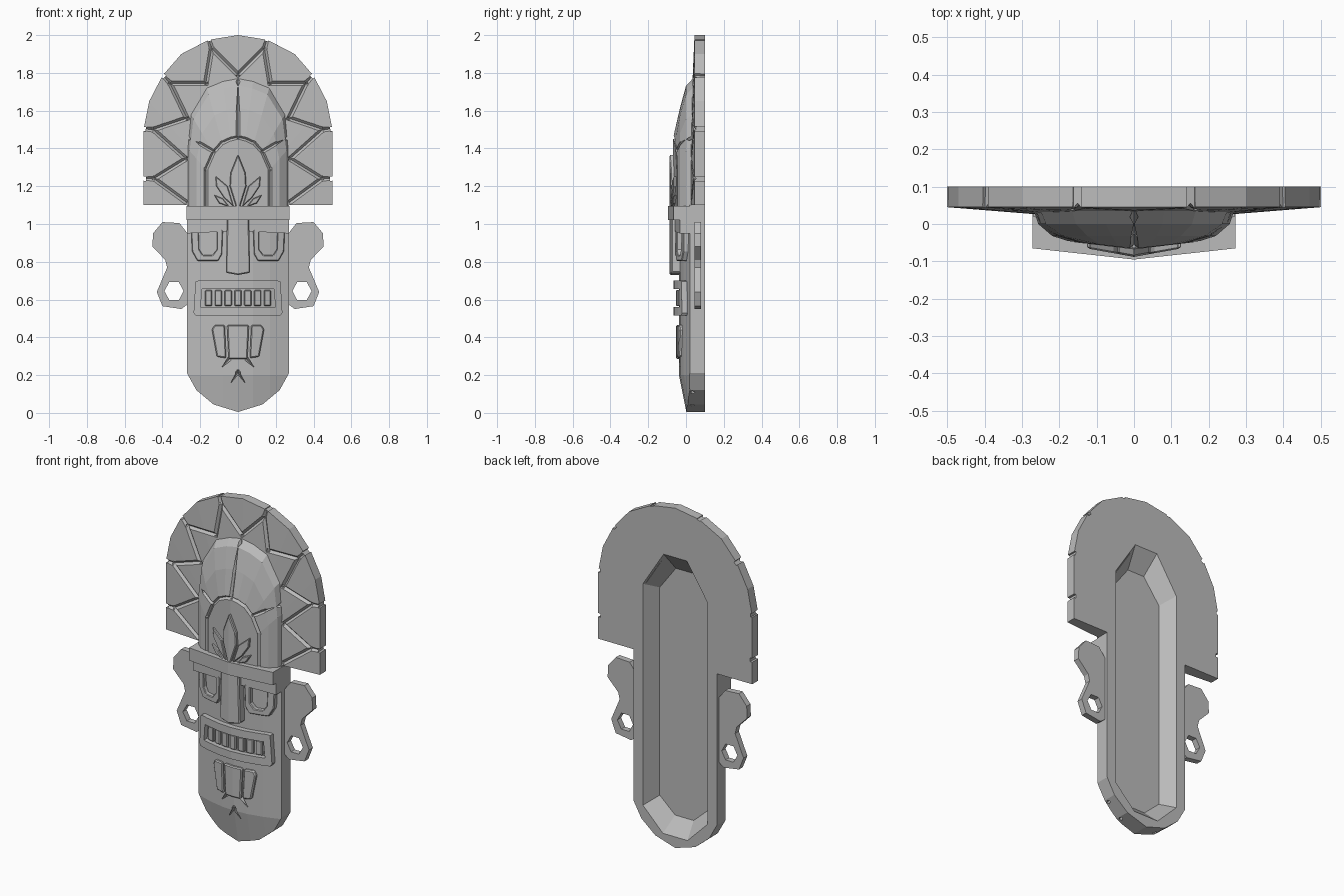
import bpy, bmesh
from mathutils import Vector
from mathutils.bvhtree import BVHTree

default = bpy.data.objects.get("Cube")
if default:
    bpy.data.objects.remove(default, do_unlink=True)

GREY = (0.5, 0.5, 0.5, 1)
stone = bpy.data.materials.new("plain_grey")
stone.use_nodes = True
stone.diffuse_color = GREY
stone.node_tree.nodes["Principled BSDF"].inputs["Base Color"].default_value = GREY

FACETS = (-.17, -.08, 0, .08, .17)


def face_y(x, z):
    """Front surface of the faceted face panel."""
    knots = ((0, -.037), (.08, -.031), (.17, -.012), (.27, .02))
    a = min(abs(x), .27)
    for (x0, y0), (x1, y1) in zip(knots, knots[1:]):
        if a <= x1 + 1e-6:
            y = y0 + (y1 - y0) * (a - x0) / (x1 - x0)
            break
    return y + max(0, .2 - z) * .2


def raised(h):
    return lambda x, z: face_y(x, z) - h


def flat(y):
    return lambda x, z: y


def mirrored(half):
    return half + [(-x, z) for x, z in reversed(half) if x > 1e-6]


def flip(pts, s):
    return [(x * s, z) for x, z in pts]


def rect(x0, x1, z0, z1):
    return [(x0, z0), (x1, z0), (x1, z1), (x0, z1)]


def finish(bm, name, bevel=0):
    bmesh.ops.recalc_face_normals(bm, faces=bm.faces)
    mesh = bpy.data.meshes.new(name)
    bm.to_mesh(mesh)
    bm.free()
    mesh.materials.append(stone)
    obj = bpy.data.objects.new(name, mesh)
    bpy.context.collection.objects.link(obj)
    if bevel:
        mod = obj.modifiers.new("chamfer", "BEVEL")
        mod.width, mod.segments = bevel, 1
        mod.limit_method, mod.angle_limit = "ANGLE", .8
    return obj


def thicken(bm, back):
    """Close an open front surface with a back sheet and side walls."""
    faces = list(bm.faces)
    rim = [e for e in bm.edges if len(e.link_faces) == 1]
    twin = {v: bm.verts.new((v.co.x, back(v.co.x, v.co.z), v.co.z)) for v in list(bm.verts)}
    for f in faces:
        bm.faces.new([twin[v] for v in reversed(f.verts)])
    for e in rim:
        a, b = e.verts
        bm.faces.new((a, b, twin[b], twin[a]))


def plate(name, pts, front, back=raised(-.01), cuts=FACETS, zcut=None, bevel=0):
    bm = bmesh.new()
    bm.faces.new([bm.verts.new((x, 0, z)) for x, z in pts])
    planes = [((x, 0, 0), (1, 0, 0)) for x in cuts]
    if zcut:
        planes.append(((0, 0, zcut), (0, 0, 1)))
    for co, no in planes:
        bmesh.ops.bisect_plane(bm, geom=bm.verts[:] + bm.edges[:] + bm.faces[:],
                               dist=1e-5, plane_co=co, plane_no=no)
    for v in bm.verts:
        v.co.y = front(v.co.x, v.co.z)
    thicken(bm, back)
    return finish(bm, name, bevel)


def carve(obj, cutter, keep=False):
    mod = obj.modifiers.new("carve", "BOOLEAN")
    mod.operation, mod.object, mod.solver, mod.use_self = "DIFFERENCE", cutter, "EXACT", True
    while obj.modifiers[0] != mod:
        obj.modifiers.move(len(obj.modifiers) - 1, 0)
    bpy.context.view_layer.objects.active = obj
    bpy.ops.object.modifier_apply(modifier=mod.name)
    if not keep:
        bpy.data.objects.remove(cutter, do_unlink=True)


def grooves(obj, paths, width, depth):
    """Carve V-shaped channels that follow the front surface."""
    bm = bmesh.new()
    bm.from_mesh(obj.data)
    tree = BVHTree.FromBMesh(bm)
    bm.free()

    def on_surface(p):
        hit = tree.ray_cast(Vector((p.x, -1, p.y)), Vector((0, 1, 0)))[0]
        return Vector((p.x, hit.y if hit else .04, p.y))

    bm = bmesh.new()
    for path in paths:
        for p, q in zip(path, path[1:]):
            p, q = Vector(p), Vector(q)
            along = (q - p).normalized() * width * .4
            ends = [on_surface(p), on_surface(q)]
            ends[0] -= Vector((along.x, 0, along.y))
            ends[1] += Vector((along.x, 0, along.y))
            side = Vector((-along.y, 0, along.x)).normalized() * width / 2
            out = Vector((0, depth, 0))
            a, b = [[bm.verts.new(c + o) for o in (side, out, -side, -out)] for c in ends]
            bm.faces.new(a)
            bm.faces.new(b[::-1])
            for i in range(4):
                j = (i + 1) % 4
                bm.faces.new((a[i], b[i], b[j], a[j]))
    carve(obj, finish(bm, "groove_cutter"))


def both_sides(paths):
    return paths + [flip(p, -1) for p in paths if any(x for x, z in p)]


# Crown slab, sloping gently forward towards the forehead
arc = mirrored([(.5, 1.1), (.5, 1.5), (.47, 1.65), (.4, 1.785), (.3, 1.9), (.155, 1.975), (0, 2)])
bm = bmesh.new()
rim = [bm.verts.new((x, .045, z)) for x, z in arc]
apex = bm.verts.new((0, .005, 1.1))
for a, b in zip(rim, rim[1:]):
    bm.faces.new((a, b, apex))
thicken(bm, flat(.1))
crown = finish(bm, "crown")
tips = [(.445, 1.24), (.45, 1.5), (.36, 1.745), (.14, 1.93)]
edges = [(.53, 1.24), (.53, 1.505), (.42, 1.81), (.163, 2.01)]
valleys = [(.28, 1.12), (.275, 1.345), (.27, 1.56), (.17, 1.745), (0, 1.79)]
zigzag = [valleys[0]]
for tip, valley in zip(tips, valleys[1:]):
    zigzag += [tip, valley]
grooves(crown, both_sides([zigzag] + [list(p) for p in zip(tips, edges)]), .026, .014)
slots = [[Vector(t).lerp(Vector(e), .6)[:], e] for t, e in zip(tips, edges)]
grooves(crown, both_sides(slots), .024, .6)

# Face panel with a tapering chin
face = plate("face", mirrored([(0, .005), (.13, .045), (.22, .12), (.27, .21), (.27, 1.1)]),
             face_y, flat(.1), zcut=.2)
grooves(face, both_sides([[(0, .215), (.125, .03)], [(.05, .28), (.215, .1)]]), .024, .014)

# Forehead dome made of nested arches
outer = mirrored([(.268, 1.09), (.268, 1.4), (.25, 1.58), (.165, 1.72), (.08, 1.755), (0, 1.77)])
inner = mirrored([(.17, 1.09), (.17, 1.29), (.13, 1.38), (.085, 1.43), (.04, 1.45), (0, 1.46)])


def arch(t, y):
    return [(a + (c - a) * t, y, b + (d - b) * t) for (a, b), (c, d) in zip(outer, inner)]


def brow_arch(k):
    return [(x * k, -.068 + .12 * abs(x * k), z) for x, z in inner]


rows = [arch(0, .035), arch(.12, 0), arch(.5, -.032), brow_arch(1), brow_arch(.5), brow_arch(0)]
bm = bmesh.new()
rings = [[bm.verts.new(c) for c in row] for row in rows]
for r, s in zip(rings, rings[1:]):
    for i in range(len(r) - 1):
        bm.faces.new((r[i], r[i + 1], s[i + 1], s[i]))
bmesh.ops.remove_doubles(bm, verts=bm.verts, dist=1e-4)
thicken(bm, flat(.09))
dome = finish(bm, "forehead_dome")
ribs = [[(0, 1.46), (0, 1.6), (0, 1.76)], [(.13, 1.385), (.2, 1.425), (.262, 1.455)]]
grooves(dome, both_sides(ribs) + [inner], .022, .014)

# Hollow back shared by crown, face and dome
wide = mirrored([(.08, .07), (.21, .2), (.21, 1.5), (.075, 1.71)])
narrow = mirrored([(.06, .15), (.16, .24), (.16, 1.46), (.055, 1.6)])
bm = bmesh.new()
loops = [[bm.verts.new((x, y, z)) for x, z in pts]
         for pts, y in ((wide, .13), (wide, .1), (narrow, .015))]
bm.faces.new(loops[0])
bm.faces.new(loops[-1][::-1])
for r, s in zip(loops, loops[1:]):
    for i in range(len(r)):
        j = (i + 1) % len(r)
        bm.faces.new((r[i], r[j], s[j], s[i]))
hollow = finish(bm, "hollow_cutter")
for part in (crown, face, dome):
    carve(part, hollow, keep=True)
bpy.data.objects.remove(hollow, do_unlink=True)

# Headband, brow and nose
plate("headband", rect(-.272, .272, 1.02, 1.095), lambda x, z: -.095 + .11 * abs(x))
plate("brow", mirrored([(.08, .96), (.27, .95), (.27, 1.03)]), lambda x, z: -.065 + .12 * abs(x))
plate("nose", mirrored([(0, .73), (.065, .742), (.058, 1.03)]),
      lambda x, z: -.087 + .15 * abs(x), bevel=.006)

# Mouth frame and teeth
mouth = plate("mouth_frame", mirrored([(.225, .515), (.235, .53), (.225, .695), (.21, .7)]),
              raised(.03), bevel=.005)
carve(mouth, plate("mouth_cutter", mirrored([(.198, .56), (.19, .655)]), flat(-.3), flat(.3)))
for i in range(-3, 4):
    x = i * .052
    plate("tooth", rect(x - .019, x + .019, .565, .65), raised(.017), bevel=.005)

# Beard blocks
plate("beard_middle", mirrored([(.05, .285), (.058, .465)]), raised(.016), bevel=.006)

for s, side in ((1, "left"), (-1, "right")):
    plate(side + "_beard", flip([(.062, .29), (.112, .297), (.138, .44), (.125, .465), (.07, .465)], s),
          raised(.016), bevel=.006)

    # Eye: U-shaped rim below the brow
    eye = plate(side + "_eye_rim", flip([(.08, .97), (.085, .84), (.105, .805), (.215, .805),
                                         (.243, .855), (.248, .97)], s), raised(.026), bevel=.004)
    carve(eye, plate("eye_cutter", flip([(.112, 1), (.112, .865), (.135, .835), (.185, .835),
                                         (.205, .865), (.21, 1)], s), flat(-.3), flat(.3)))

    # Ear with a hexagonal hole in the lobe
    ear = plate(side + "_ear", flip([(.26, .94), (.275, .96), (.31, 1.005), (.4, 1.01), (.45, .95),
                                     (.453, .88), (.385, .81), (.375, .77), (.43, .64), (.4, .565),
                                     (.3, .55), (.26, .58)], s), flat(.045), flat(.08), cuts=())
    carve(ear, plate("hole_cutter", flip([(.288, .645), (.313, .692), (.364, .692), (.39, .645),
                                          (.364, .598), (.313, .598)], s), flat(-.3), flat(.3), cuts=()))

# Leaf ornament on the forehead
leaf_top, leaf_back = (lambda x, z: -.088 + .18 * abs(x)), (lambda x, z: -.05 + .12 * abs(x))
plate("middle_leaf", mirrored([(.01, 1.09), (.044, 1.2), (.04, 1.27), (0, 1.37)]),
      leaf_top, leaf_back, cuts=(0,), bevel=.005)
for s, side in ((1, "left"), (-1, "right")):
    plate(side + "_leaf", flip([(.022, 1.09), (.055, 1.2), (.12, 1.255), (.115, 1.2), (.075, 1.14)], s),
          leaf_top, leaf_back, cuts=(), bevel=.004)
    plate(side + "_small_leaf", flip([(.045, 1.09), (.08, 1.135), (.128, 1.155), (.1, 1.11)], s),
          leaf_top, leaf_back, cuts=(), bevel=.004)
